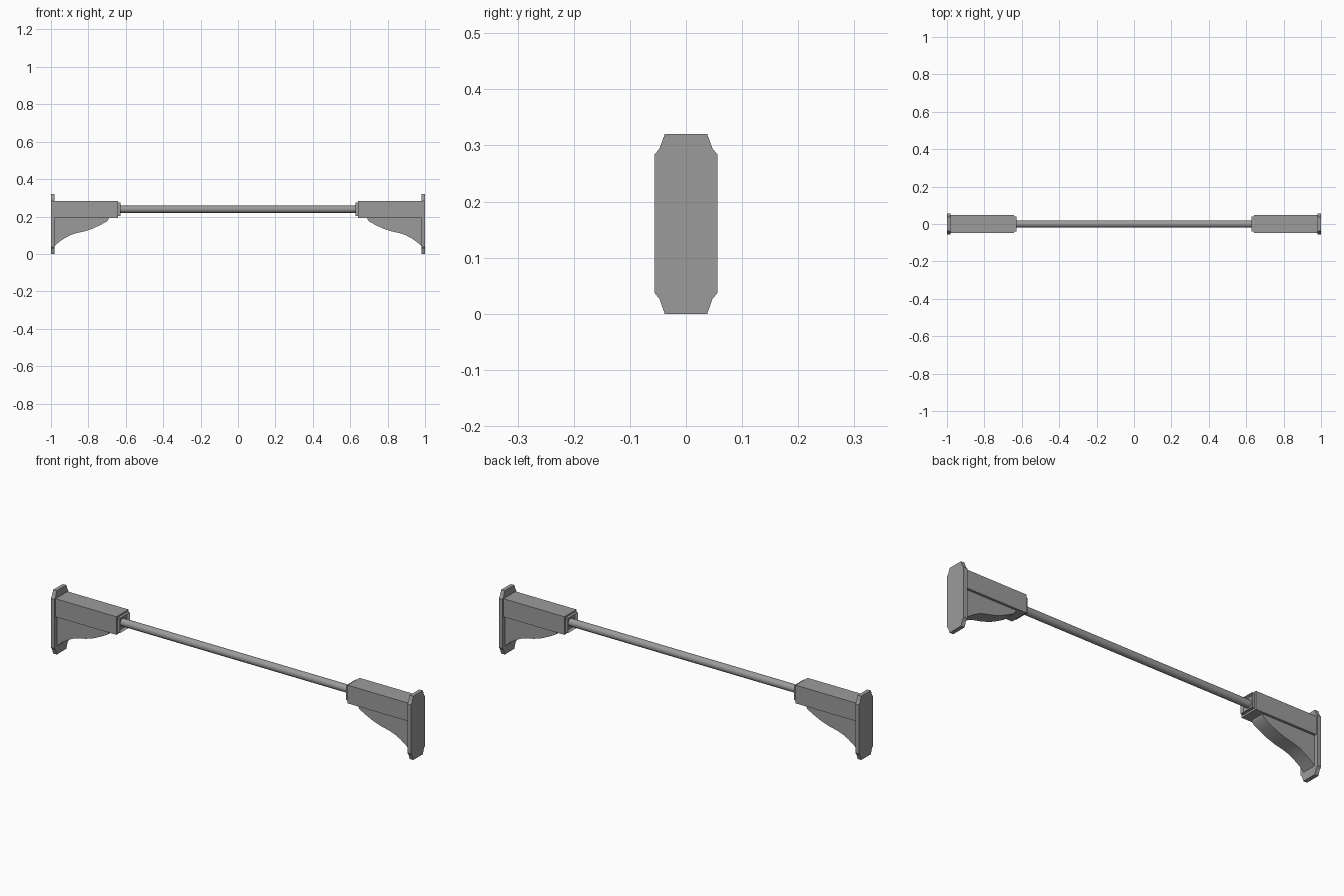
import bpy, bmesh
from math import pi

if "Cube" in bpy.data.objects:
    bpy.data.objects.remove(bpy.data.objects["Cube"])

ROD_Z = 0.239

# dark grey paint shared by every part
grey = bpy.data.materials.new("dark_grey")
grey.diffuse_color = (0.33, 0.33, 0.33, 1)
grey.use_nodes = True
grey.node_tree.nodes["Principled BSDF"].inputs["Base Color"].default_value = grey.diffuse_color


def finish(name, bm):
    mesh = bpy.data.meshes.new(name)
    bm.to_mesh(mesh)
    bm.free()
    mesh.materials.append(grey)
    obj = bpy.data.objects.new(name, mesh)
    bpy.context.collection.objects.link(obj)
    return obj


def prism(name, pts, place, depth):
    """Extrude a 2D outline; place(u, v, d) maps it into space, depth = (start, end)."""
    bm = bmesh.new()
    rings = [[bm.verts.new(place(u, v, d)) for u, v in pts] for d in depth]
    bm.faces.new(rings[0])
    bm.faces.new(rings[1])
    n = len(pts)
    for i in range(n):
        j = (i + 1) % n
        bm.faces.new((rings[0][i], rings[0][j], rings[1][j], rings[1][i]))
    bmesh.ops.recalc_face_normals(bm, faces=bm.faces)
    return finish(name, bm)


def smooth(obj):
    bpy.ops.object.select_all(action='DESELECT')
    obj.select_set(True)
    bpy.context.view_layer.objects.active = obj
    bpy.ops.object.shade_smooth_by_angle()


def rect(hy, z0, z1):
    return [(-hy, z0), (hy, z0), (hy, z1), (-hy, z1)]


def along_x(s):
    return lambda y, z, d: (s * d, y, z)


def along_y(s):
    return lambda x, z, d: (s * x, d, z)


# wall plate outline with notched corners (right half, then mirrored)
half = [(0.038, 0), (0.047, 0.026), (0.056, 0.037),
        (0.056, 0.284), (0.047, 0.295), (0.038, 0.32)]
plate = half + [(-y, z) for y, z in reversed(half)]

# curved brace outline in x, z
brace = [(0.98, 0.193), (0.98, 0.043), (0.955, 0.065), (0.925, 0.085),
         (0.895, 0.101), (0.865, 0.111), (0.82, 0.121), (0.775, 0.136),
         (0.735, 0.155), (0.70, 0.174), (0.688, 0.193)]

for s, side in ((-1, "left"), (1, "right")):
    prism(f"{side}_wall_plate", plate, along_x(s), (0.98, 1.0))
    prism(f"{side}_arm", rect(0.048, 0.193, 0.284), along_x(s), (0.642, 0.98))
    smooth(prism(f"{side}_brace", brace, along_y(s), (-0.036, 0.036)))

    # socket collar with a recessed inner face around the rod
    collar = prism(f"{side}_collar", rect(0.039, 0.202, 0.276), along_x(s), (0.628, 0.643))
    bm = bmesh.new()
    bm.from_mesh(collar.data)
    end = min(bm.faces, key=lambda f: abs(f.calc_center_median().x))
    bmesh.ops.inset_region(bm, faces=[end], thickness=0.008)
    bmesh.ops.translate(bm, verts=end.verts, vec=(s * 0.013, 0, 0))
    bm.to_mesh(collar.data)
    bm.free()

# round bar between the two sockets
bpy.ops.mesh.primitive_cylinder_add(vertices=16, radius=0.019, depth=1.29,
                                    location=(0, 0, ROD_Z), rotation=(0, pi / 2, 0))
bar = bpy.context.object
bar.name = "bar"
bar.data.materials.append(grey)
smooth(bar)
